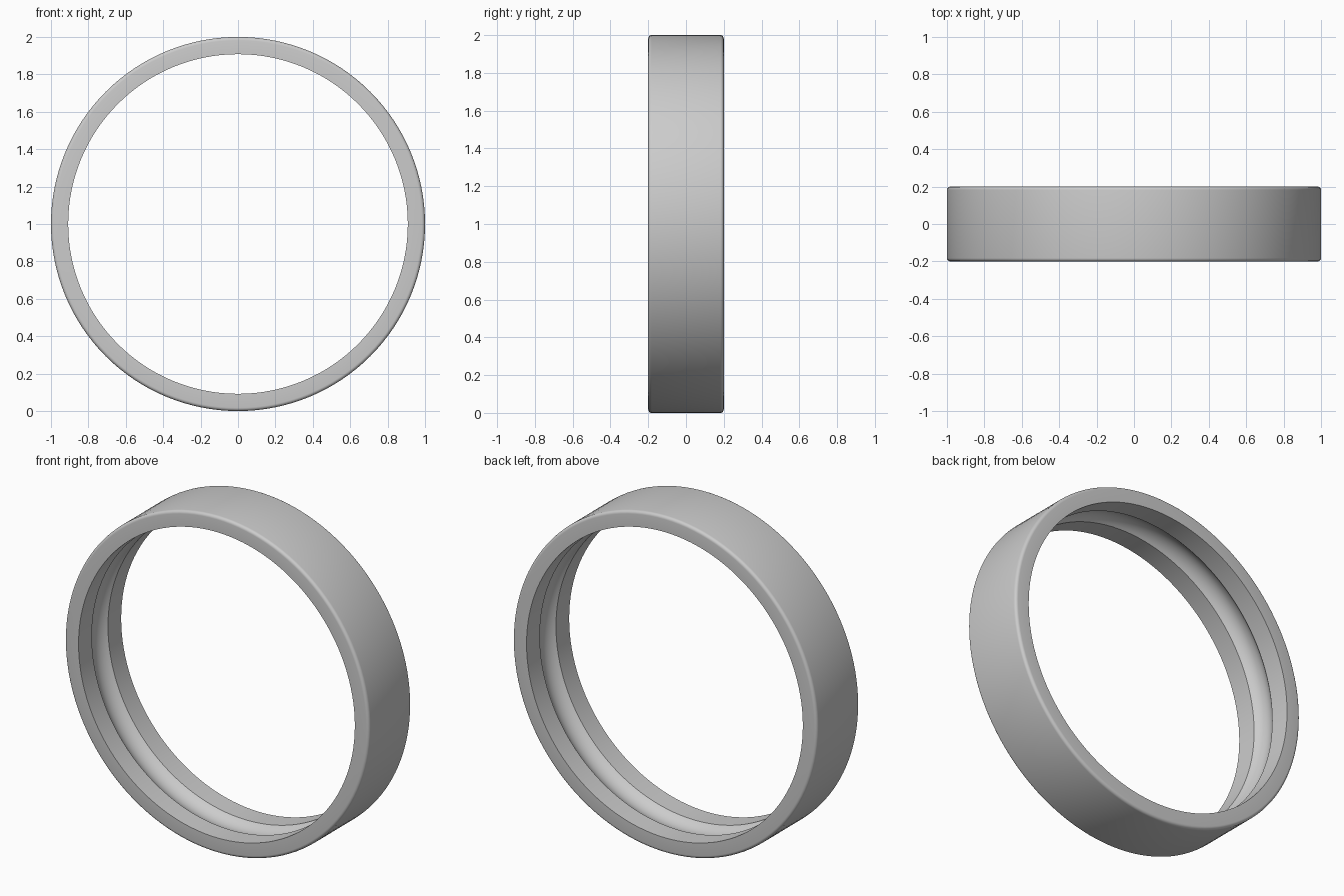
import bpy, bmesh, math
from mathutils import Vector

old = bpy.data.objects.get("Cube")
if old:
    bpy.data.objects.remove(old, do_unlink=True)

OUTER, INNER, HALF = 1.0, 0.908, 0.2
FILLET, GROOVE_R, GROOVE_HALF = 0.018, 0.1, 0.076
SEGMENTS = 128


def arc(r, y, radius, start, end, steps):
    """Points (radius from axis, y) along an arc, angles in radians."""
    return [(r + radius * math.cos(start + (end - start) * i / steps),
             y + radius * math.sin(start + (end - start) * i / steps))
            for i in range(steps + 1)]


# Cross-section: square inner lips, rounded outer corners, ball groove
half_angle = math.asin(GROOVE_HALF / GROOVE_R)
groove_centre = INNER - GROOVE_R * math.cos(half_angle)
profile = [(INNER, -HALF)]
profile += arc(OUTER - FILLET, FILLET - HALF, FILLET, -math.pi / 2, 0, 5)
profile += arc(OUTER - FILLET, HALF - FILLET, FILLET, 0, math.pi / 2, 5)
profile += [(INNER, HALF)]
profile += arc(groove_centre, 0, GROOVE_R, half_angle, -half_angle, 12)

# Revolve the cross-section around the y axis
bm = bmesh.new()
verts = [bm.verts.new((r, y, 0)) for r, y in profile]
edges = [bm.edges.new((v, verts[(i + 1) % len(verts)])) for i, v in enumerate(verts)]
bmesh.ops.spin(bm, geom=verts + edges, cent=Vector((0, 0, 0)), axis=Vector((0, 1, 0)),
               angle=2 * math.pi, steps=SEGMENTS, use_duplicate=False)
bmesh.ops.remove_doubles(bm, verts=bm.verts, dist=0.0001)
bmesh.ops.translate(bm, verts=bm.verts, vec=(0, 0, OUTER))
bmesh.ops.recalc_face_normals(bm, faces=bm.faces)
mesh = bpy.data.meshes.new("bearing_outer_ring")
bm.to_mesh(mesh)
bm.free()
ring = bpy.data.objects.new("bearing_outer_ring", mesh)
bpy.context.collection.objects.link(ring)

# Plain grey metal
grey = bpy.data.materials.new("light_grey")
grey.use_nodes = True
colour = (0.6, 0.6, 0.6, 1)
grey.diffuse_color = colour
grey.node_tree.nodes["Principled BSDF"].inputs["Base Color"].default_value = colour
mesh.materials.append(grey)

# Smooth curves, crisp lips and groove edges
bpy.ops.object.select_all(action="DESELECT")
ring.select_set(True)
bpy.context.view_layer.objects.active = ring
bpy.ops.object.shade_smooth_by_angle(angle=math.radians(30))
